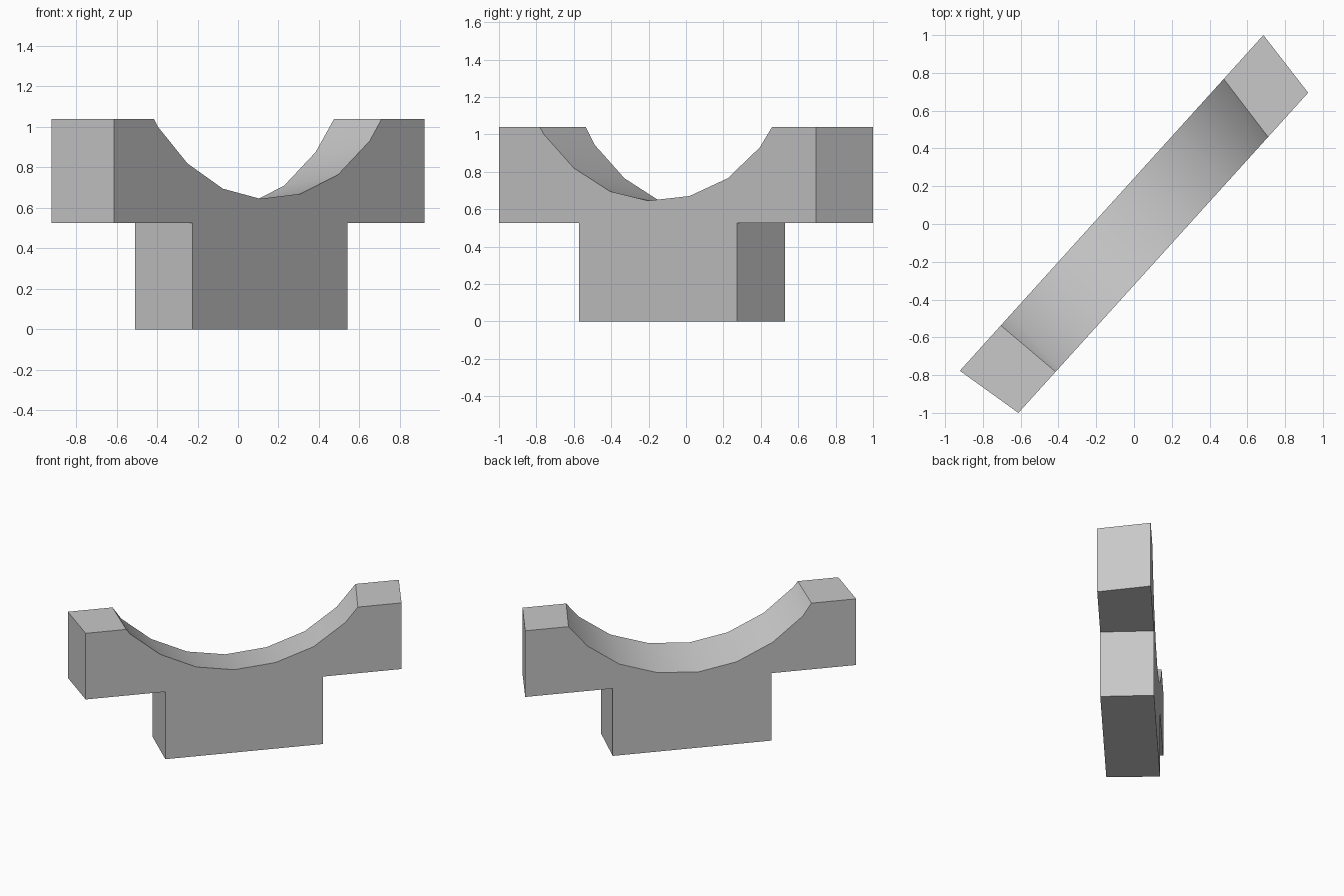
import bpy
import bmesh
import math

cube = bpy.data.objects.get("Cube")
if cube:
    bpy.data.objects.remove(cube, do_unlink=True)

grey = bpy.data.materials.new("plain grey")
grey.use_nodes = True
colour = (0.58, 0.58, 0.58, 1)
grey.diffuse_color = colour
grey.node_tree.nodes["Principled BSDF"].inputs["Base Color"].default_value = colour

TOP, SHOULDER = 1.04, 0.525
# Vertices of the curved seat on the front side (x, z)
SEAT = [(-0.395, 1.0), (-0.25, 0.82), (-0.075, 0.695), (0.11, 0.645),
        (0.31, 0.67), (0.495, 0.765), (0.65, 0.93)]


def side_outline(start, end, seat_ends, foot, shift):
    """Outline of one long side, standing on the plan line from start to end."""
    seat = [(x + shift[0], z + shift[1]) for x, z in SEAT]
    profile = [(start[0], TOP), (seat_ends[0], TOP), *seat, (seat_ends[1], TOP),
               (end[0], TOP), (end[0], SHOULDER), (foot[1], SHOULDER), (foot[1], 0),
               (foot[0], 0), (foot[0], SHOULDER), (start[0], SHOULDER)]
    slope = (end[1] - start[1]) / (end[0] - start[0])
    return [(x, start[1] + (x - start[0]) * slope, z) for x, z in profile]


front = side_outline((-0.612, -1.0), (0.922, 0.695), (-0.415, 0.71), (-0.225, 0.54), (0, 0))
back = side_outline((-0.922, -0.777), (0.685, 1.0), (-0.705, 0.475), (-0.51, 0.26),
                    (-0.267, -0.055))

# Skewed cradle block: two outlines bridged by quads
bm = bmesh.new()
a = [bm.verts.new(p) for p in front]
b = [bm.verts.new(p) for p in back]
bm.faces.new(a)
bm.faces.new(b[::-1])
count = len(a)
for i in range(count):
    j = (i + 1) % count
    bm.faces.new((a[i], b[i], b[j], a[j]))
bmesh.ops.recalc_face_normals(bm, faces=bm.faces)
mesh = bpy.data.meshes.new("cradle_block")
bm.to_mesh(mesh)
bm.free()
mesh.materials.append(grey)

cradle = bpy.data.objects.new("cradle_block", mesh)
bpy.context.collection.objects.link(cradle)
bpy.ops.object.select_all(action="DESELECT")
cradle.select_set(True)
bpy.context.view_layer.objects.active = cradle
bpy.ops.object.shade_smooth_by_angle(angle=math.radians(30))
